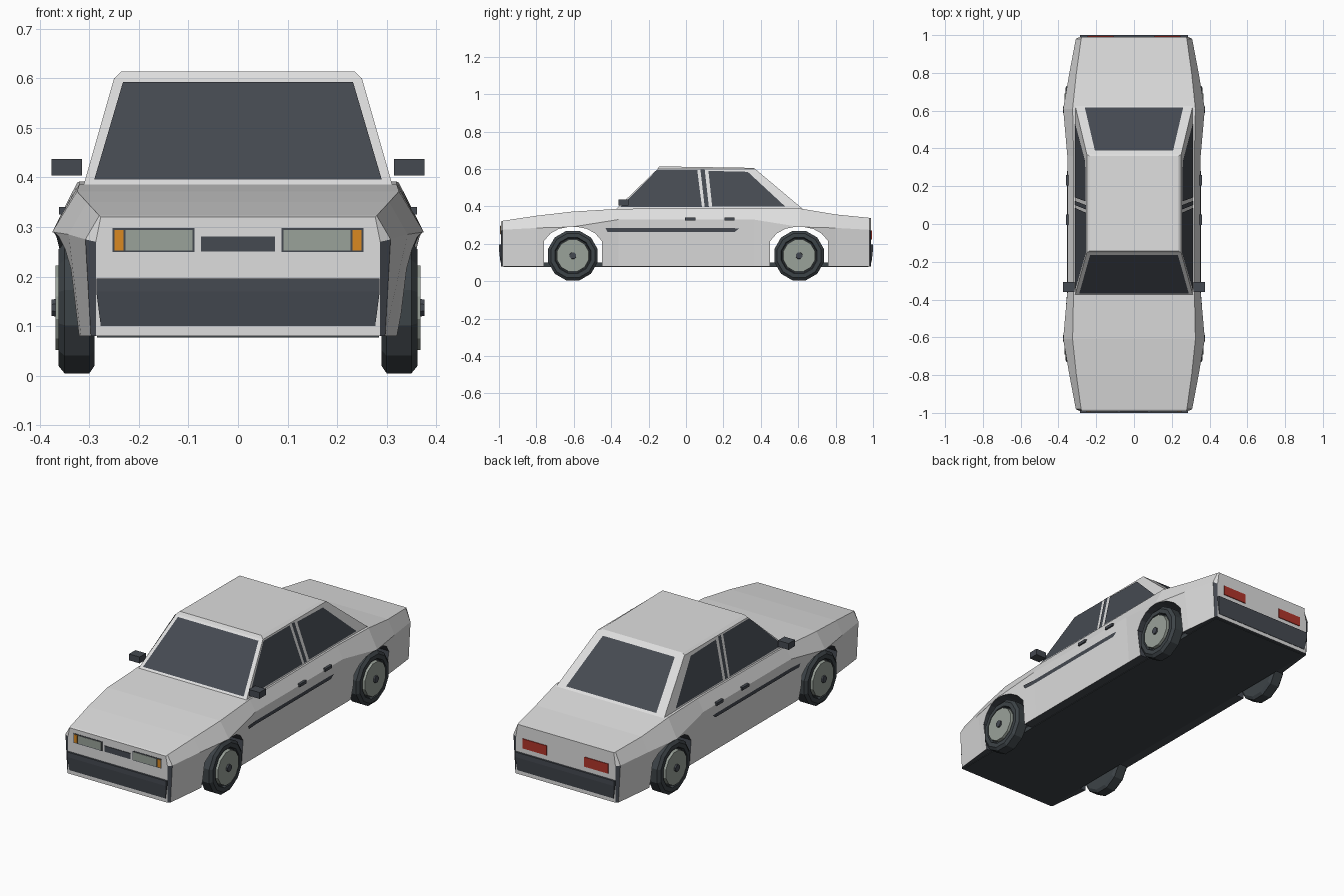
import bpy
import bmesh
import math

if "Cube" in bpy.data.objects:
    bpy.data.objects.remove(bpy.data.objects["Cube"], do_unlink=True)


def material(name, r, g, b):
    m = bpy.data.materials.new(name)
    m.use_nodes = True
    m.diffuse_color = (r, g, b, 1)
    bsdf = m.node_tree.nodes["Principled BSDF"]
    bsdf.inputs["Base Color"].default_value = (r, g, b, 1)
    bsdf.inputs["Roughness"].default_value = 0.7
    return m


PAINT = material("pale grey paint", 0.73, 0.73, 0.73)
DARK = material("dark trim and glass", 0.06, 0.068, 0.083)
RUBBER = material("black rubber", 0.046, 0.056, 0.063)
LENS = material("grey lens and rim", 0.32, 0.36, 0.32)
ORANGE = material("orange indicator", 0.7, 0.25, 0.015)
RED = material("red tail light", 0.44, 0.035, 0.024)


def build(name, verts, faces, *mats):
    me = bpy.data.meshes.new(name)
    bm = bmesh.new()
    vs = [bm.verts.new(v) for v in verts]
    for f in faces:
        bm.faces.new([vs[i] for i in f])
    bmesh.ops.recalc_face_normals(bm, faces=bm.faces)
    bm.to_mesh(me)
    bm.free()
    for m in mats:
        me.materials.append(m)
    ob = bpy.data.objects.new(name, me)
    bpy.context.collection.objects.link(ob)
    return ob


def loft(name, rings, *mats):
    """Join equal rings of points into a closed solid."""
    n = len(rings[0])
    faces = [list(range(n)), list(range((len(rings) - 1) * n, len(rings) * n))]
    for r in range(len(rings) - 1):
        for i in range(n):
            j = (i + 1) % n
            faces.append([r * n + i, r * n + j, r * n + n + j, r * n + n + i])
    return build(name, [p for ring in rings for p in ring], faces, *mats)


def box(name, x, y, z, mat):
    rings = [[(x[0], y[0], h), (x[1], y[0], h), (x[1], y[1], h), (x[0], y[1], h)] for h in z]
    return loft(name, rings, mat)


def turned(name, profile, side, y, z, mat, sides=12):
    """Solid turned around the axle from (x, radius) pairs."""
    rings = []
    for x, r in profile:
        angles = [2 * math.pi * (i + 0.5) / sides for i in range(sides)]
        rings.append([(side * x, y + r * math.cos(a), z + r * math.sin(a)) for a in angles])
    return loft(name, rings, mat)


# Body sections: y, top z, shoulder x, waist z, waist x, sill x
SILL = 0.08
nose = [(-0.99, 0.32, 0.277, 0.27, 0.287, 0.287),
        (-0.98, 0.323, 0.28, 0.275, 0.308, 0.297),
        (-0.8, 0.35, 0.305, 0.285, 0.342, 0.317),
        (-0.61, 0.372, 0.325, 0.29, 0.375, 0.335),
        (-0.36, 0.387, 0.32, 0.33, 0.353, 0.335)]
tail = [(0.36, 0.392, 0.32, 0.33, 0.353, 0.335),
        (0.61, 0.389, 0.325, 0.29, 0.375, 0.335),
        (0.8, 0.357, 0.305, 0.285, 0.342, 0.317),
        (0.98, 0.339, 0.28, 0.275, 0.308, 0.297),
        (0.99, 0.338, 0.277, 0.27, 0.287, 0.287)]
sections = nose + tail


def body_x(y, z):
    """Half width of the body side at a point below the waist."""
    for a, b in zip(sections, sections[1:]):
        if a[0] <= y <= b[0]:
            t = (y - a[0]) / (b[0] - a[0])
            zm, xm, xb = [a[i] + t * (b[i] - a[i]) for i in (3, 4, 5)]
            return xb + (xm - xb) * min(1, (z - SILL) / (zm - SILL))


rings = []
for y, zt, xs, zm, xm, xb in sections:
    half = [(xb, SILL), (xm, zm), (xs, zt)]
    rings.append([(x, y, z) for x, z in half] + [(-x, y, z) for x, z in reversed(half)])
body = loft("body", rings, PAINT, DARK)

# Dark underside and dark corners beside the bumpers
for p in body.data.polygons:
    corner = 0.98 < abs(p.center.y) < 0.989 and p.center.z < 0.2
    if p.normal.z < -0.9 or corner:
        p.material_index = 1

# Wheel arches cut through the whole width
arch = [(0.155, 0), (0.155, 0.215), (0.12, 0.255), (0.075, 0.28), (0.03, 0.289)]
for axle in (-0.605, 0.605):
    outline = arch + [(-y, z) for y, z in reversed(arch)]
    cutter = loft("arch_cutter", [[(x, axle + y, z) for y, z in outline] for x in (-0.5, 0.5)], DARK)
    cutter.hide_render = True
    cut = body.modifiers.new("arch", "BOOLEAN")
    cut.operation = "DIFFERENCE"
    cut.solver = "EXACT"
    cut.material_mode = "TRANSFER"
    cut.object = cutter
    bpy.context.view_layer.objects.active = body
    bpy.ops.object.modifier_apply(modifier=cut.name)
    bpy.data.objects.remove(cutter, do_unlink=True)

box("floor", (-0.285, 0.285), (-0.975, 0.975), (0.077, 0.1), RUBBER)

# Cabin, sloping in from the belt line to the roof
BELT, ROOF = 0.39, 0.6


def slope(base, top, z):
    return base + (top - base) * (z - BELT) / (ROOF - BELT)


def side_x(z):
    return slope(0.31, 0.25, z)


def screen_y(z):
    return slope(-0.37, -0.152, z)


def rear_y(z):
    return slope(0.62, 0.37, z)


def rect(x, front, back, zf, zb):
    return [(-x, front, zf), (x, front, zf), (x, back, zb), (-x, back, zb)]


low = 0.37
loft("cabin", [rect(side_x(low), screen_y(low), rear_y(low), low, low),
               rect(0.25, -0.152, 0.37, ROOF, ROOF),
               rect(0.235, -0.143, 0.36, 0.614, 0.606)], PAINT)

# Glass plates
lift = 0.004


def screen(name, y_of, offset, bottom, top):
    (xb, zb), (xt, zt) = bottom, top
    pts = [(-xb, zb), (xb, zb), (xt, zt), (-xt, zt)]
    build(name, [(x, y_of(z) + offset, z) for x, z in pts], [range(4)], DARK)


screen("windscreen", screen_y, -lift, (0.29, 0.396), (0.232, 0.593))
screen("rear_window", rear_y, lift, (0.26, 0.397), (0.207, 0.588))

side_glass = {
    "front_side_window": [(-0.35, 0.398), (-0.155, 0.595), (0.06, 0.595), (0.085, 0.398)],
    "door_pillar_strip": [(0.1, 0.398), (0.077, 0.597), (0.1, 0.597), (0.122, 0.398)],
    "rear_side_window": [(0.14, 0.4), (0.12, 0.59), (0.33, 0.585), (0.53, 0.4)],
}

for s, tag in ((1, "left"), (-1, "right")):
    for name, pts in side_glass.items():
        build(f"{tag}_{name}", [(s * (side_x(z) + lift), y, z) for y, z in pts], [range(4)], DARK)

    # Side rubbing strip following the body
    ys = [-0.43, -0.36, 0.25]
    pts = [(y, 0.284) for y in ys] + [(0.285, 0.282), (0.26, 0.264)]
    pts += [(y, 0.264) for y in (-0.36, -0.42)]
    strip = [(s * (body_x(y, z) + lift), y, z) for y, z in pts]
    build(f"{tag}_side_strip", strip, [(0, 1, 5, 6), (1, 2, 3, 4, 5)], DARK)

    # Door handles and mirror
    for name, y in (("front", -0.005), ("rear", 0.205)):
        box(f"{tag}_{name}_handle", (s * 0.34, s * 0.361), (y, y + 0.055), (0.325, 0.34), DARK)
    box(f"{tag}_mirror", (s * 0.315, s * 0.376), (-0.36, -0.308), (0.404, 0.437), DARK)

    # Wheels
    for name, y in (("front", -0.605), ("rear", 0.605)):
        tyre = [(0.29, 0.122), (0.3, 0.137), (0.35, 0.137), (0.362, 0.122), (0.362, 0.1), (0.35, 0.095)]
        turned(f"{tag}_{name}_tyre", tyre, s, y, 0.137, RUBBER)
        turned(f"{tag}_{name}_rim", [(0.34, 0.09), (0.368, 0.088)], s, y, 0.137, LENS)
        turned(f"{tag}_{name}_hub_cap", [(0.36, 0.02), (0.376, 0.018)], s, y, 0.137, DARK, 8)

    # Lamps
    lamps = [("headlight_frame", (0.088, 0.253), (0.249, 0.298), -0.992, DARK),
             ("headlight", (0.092, 0.227), (0.253, 0.294), -0.994, LENS),
             ("indicator", (0.231, 0.249), (0.253, 0.294), -0.994, ORANGE),
             ("tail_light", (0.108, 0.246), (0.222, 0.272), 0.994, RED)]
    for name, x, z, y, mat in lamps:
        back = math.copysign(0.988, y)
        box(f"{tag}_{name}", (s * x[0], s * x[1]), (back, y), z, mat)

box("grille", (-0.075, 0.075), (-0.993, -0.988), (0.251, 0.281), DARK)

# Bumpers, tucked in towards the bottom
for name, d in (("front_bumper", -1), ("rear_bumper", 1)):
    loft(name, [rect(0.277, d * 0.98, d * 0.992, 0.1, 0.1),
                rect(0.286, d * 0.98, d, 0.17, 0.17),
                rect(0.286, d * 0.98, d, 0.196, 0.196)], DARK)
